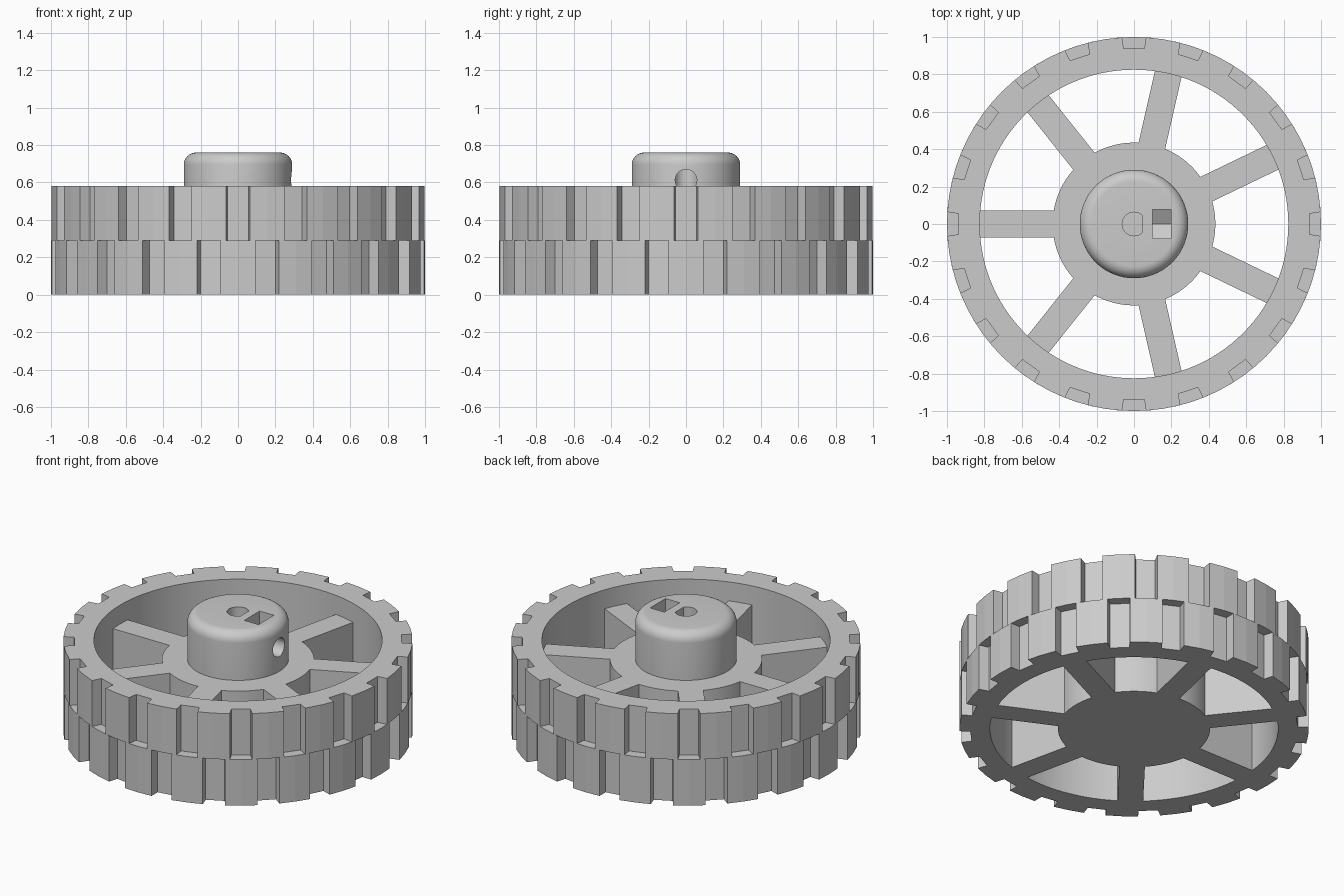
import bpy, bmesh, math
from mathutils import Matrix

if "Cube" in bpy.data.objects:
    bpy.data.objects.remove(bpy.data.objects["Cube"])

grey = bpy.data.materials.new("light_grey_plastic")
grey.diffuse_color = (0.6, 0.6, 0.6, 1)
grey.use_nodes = True
grey.node_tree.nodes["Principled BSDF"].inputs["Base Color"].default_value = grey.diffuse_color


def polar(r, deg):
    a = math.radians(deg)
    return (r * math.cos(a), r * math.sin(a))


def circle(r, n):
    return [polar(r, 360 * i / n) for i in range(n)]


def finish(name, bm):
    bmesh.ops.recalc_face_normals(bm, faces=bm.faces)
    me = bpy.data.meshes.new(name)
    bm.to_mesh(me)
    bm.free()
    me.materials.append(grey)
    ob = bpy.data.objects.new(name, me)
    bpy.context.collection.objects.link(ob)
    return ob


def prism(name, pts, z0, z1, matrix=None):
    """Extrude a flat outline from z0 to z1, then optionally transform it."""
    bm = bmesh.new()
    face = bm.faces.new([bm.verts.new((x, y, z0)) for x, y in pts])
    ext = bmesh.ops.extrude_face_region(bm, geom=[face])
    verts = [v for v in ext["geom"] if isinstance(v, bmesh.types.BMVert)]
    bmesh.ops.translate(bm, vec=(0, 0, z1 - z0), verts=verts)
    if matrix:
        bm.transform(matrix)
    return finish(name, bm)


def lathe(name, profile, n):
    """Revolve an (r, z) profile with flat caps at both ends."""
    bm = bmesh.new()
    rings = [[bm.verts.new((*p, z)) for p in circle(r, n)] for r, z in profile]
    for a, b in zip(rings, rings[1:]):
        for i in range(n):
            j = (i + 1) % n
            bm.faces.new((a[i], a[j], b[j], b[i]))
    bm.faces.new(rings[0])
    bm.faces.new(rings[-1])
    return finish(name, bm)


def activate(ob):
    bpy.ops.object.select_all(action="DESELECT")
    ob.select_set(True)
    bpy.context.view_layer.objects.active = ob


def combine(ob, other, operation):
    activate(ob)
    mod = ob.modifiers.new("combine", "BOOLEAN")
    mod.operation = operation
    mod.solver = "EXACT"
    mod.object = other
    bpy.ops.object.modifier_apply(modifier=mod.name)
    bpy.data.objects.remove(other)


def smooth(ob, deg):
    activate(ob)
    bpy.ops.object.shade_smooth_by_angle(angle=math.radians(deg))


# Tread outline: 20 notches, each tooth bent once in the middle
def tread(offset):
    pts = []
    half = math.degrees(math.asin(0.064))
    r_in, a_in = math.hypot(0.937, 0.055), math.degrees(math.atan2(0.055, 0.937))
    for k in range(20):
        a = k * 18 + offset
        pts += [polar(1, a - half), polar(r_in, a - a_in),
                polar(r_in, a + a_in), polar(1, a + half), polar(1, a + 9)]
    return pts


# Rim: two staggered tread rows with a round bore
rim = prism("tyre_rim", tread(9), 0, 0.29)
combine(rim, prism("upper_tread", tread(0), 0.29, 0.58), "UNION")
combine(rim, prism("rim_bore", circle(0.825, 120), -0.1, 0.7), "DIFFERENCE")
smooth(rim, 4.5)

# Centre plate with seven spokes in one outline
R, W, S = 0.435, 0.073, 360 / 7
root, tip = math.degrees(math.asin(W / R)), math.degrees(math.asin(W / 0.83))
outline = []
for k in range(7):
    a = 180 + k * S
    outline += [polar(R, a - root), polar(0.83, a - tip),
                polar(0.83, a + tip), polar(R, a + root)]
    outline += [polar(R, a + root + (S - 2 * root) * i / 12) for i in range(1, 12)]
hub = prism("hub_and_spokes", outline, 0, 0.46)

# Boss with a rounded top edge
f = 0.065
profile = [(0.29, 0.3)] + [
    (0.29 - f + f * math.cos(t), 0.76 - f + f * math.sin(t))
    for t in (math.pi / 2 * i / 8 for i in range(9))]
combine(hub, lathe("boss", profile, 96), "UNION")

# D-shaped blind shaft hole
shaft = [(min(x, 0.046), y) for x, y in circle(0.063, 48)]
flat = math.degrees(math.acos(0.046 / 0.063))
shaft = [polar(0.063, flat + (360 - 2 * flat) * i / 40) for i in range(41)]
combine(hub, prism("shaft_hole", shaft, 0.15, 0.9), "DIFFERENCE")

# Nut slot with a V-shaped floor, and the screw hole through the +x side
to_x = Matrix(((0, 0, 1, 0), (1, 0, 0, 0), (0, 1, 0, 0), (0, 0, 0, 1)))
slot = [(0, 0.528), (0.077, 0.572), (0.077, 0.9), (-0.077, 0.9), (-0.077, 0.572)]
combine(hub, prism("nut_slot", slot, 0.098, 0.197, to_x), "DIFFERENCE")
screw = [(y, z + 0.612) for y, z in circle(0.058, 32)]
combine(hub, prism("screw_hole", screw, 0.02, 0.5, to_x), "DIFFERENCE")
smooth(hub, 25)
